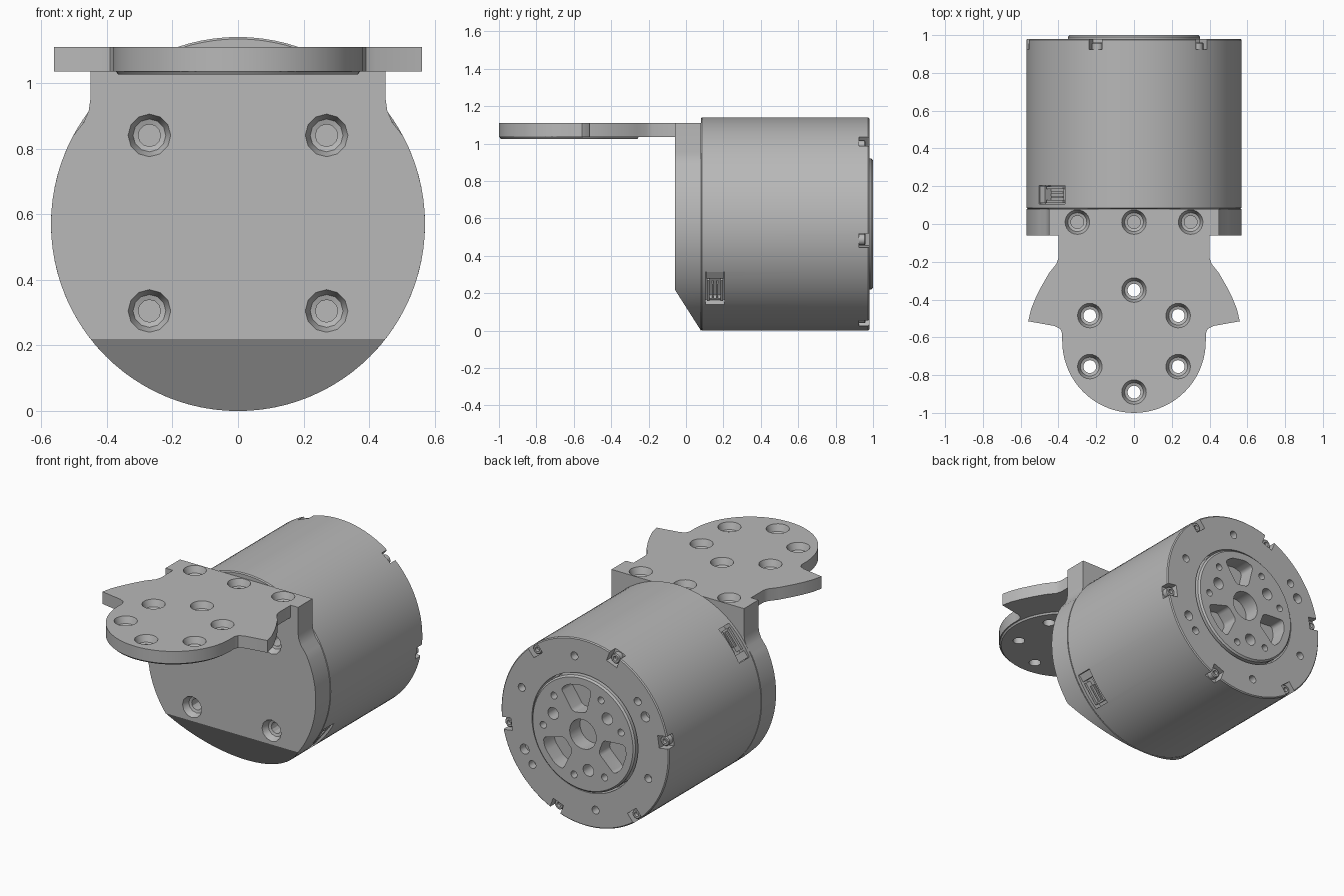
import bpy, bmesh
from math import sin, cos, radians
from mathutils import Matrix, Vector

if "Cube" in bpy.data.objects:
    bpy.data.objects.remove(bpy.data.objects["Cube"])

R = 0.57            # motor radius, also the height of its axis
FRONT, BACK = 0.08, 0.98
T = Matrix.Translation
FACE_BACK = Matrix.Rotation(radians(-90), 4, 'X')
FACE_FRONT = Matrix.Rotation(radians(90), 4, 'X')

grey = bpy.data.materials.new("machined grey")
grey.use_nodes = True
grey.diffuse_color = (0.48, 0.48, 0.48, 1)
grey.node_tree.nodes["Principled BSDF"].inputs["Base Color"].default_value = grey.diffuse_color
parts = []


def polar(angle):
    """Frame on the motor axis: x tangential, y along the axis, z radial."""
    return T((0, 0, R)) @ Matrix.Rotation(radians(angle), 4, 'Y')


def lathe(bm, profile, m, n=24):
    rings = [[bm.verts.new(m @ Vector((r * cos(radians(360 * i / n)), r * sin(radians(360 * i / n)), h)))
              for i in range(n)] for r, h in profile]
    for a, b in zip(rings, rings[1:]):
        for i in range(n):
            j = (i + 1) % n
            bm.faces.new((a[i], a[j], b[j], b[i]))
    bm.faces.new(rings[0][::-1])
    bm.faces.new(rings[-1])


def prism(bm, pts, lo, hi, m=Matrix(), rounding=0):
    low = [bm.verts.new(m @ Vector((x, y, lo))) for x, y in pts]
    top = [bm.verts.new(m @ Vector((x, y, hi))) for x, y in pts]
    n = len(pts)
    for i in range(n):
        j = (i + 1) % n
        bm.faces.new((low[i], low[j], top[j], top[i]))
    bm.faces.new(low[::-1])
    bm.faces.new(top)
    if rounding:
        edges = [bm.edges.get((a, b)) for a, b in zip(low, top)]
        bmesh.ops.bevel(bm, geom=edges, offset=rounding, segments=4, profile=0.5, affect='EDGES')


def box(bm, m, centre, size):
    bmesh.ops.create_cube(bm, size=1, matrix=m @ T(centre) @ Matrix.Diagonal((*size, 1)))


def to_object(name, bm):
    bmesh.ops.recalc_face_normals(bm, faces=bm.faces)
    mesh = bpy.data.meshes.new(name)
    bm.to_mesh(mesh)
    bm.free()
    ob = bpy.data.objects.new(name, mesh)
    bpy.context.collection.objects.link(ob)
    return ob


def part(name, bm, cutter=None):
    """Make a finished part, with an optional cutter carved out of it."""
    ob = to_object(name, bm)
    if cutter:
        tool = to_object(name + "_cutter", cutter)
        tool.hide_render = True
        mod = ob.modifiers.new("cut", 'BOOLEAN')
        mod.operation, mod.solver, mod.object = 'DIFFERENCE', 'EXACT', tool
        bpy.context.view_layer.objects.active = ob
        bpy.ops.object.modifier_apply(modifier=mod.name)
        bpy.data.objects.remove(tool)
    ob.data.materials.clear()
    ob.data.materials.append(grey)
    parts.append(ob)


def countersink(bm, m, depth, n=24):
    lathe(bm, [(0.034, -depth), (0.034, -0.045), (0.05, -0.04), (0.065, 0), (0.065, 0.01)], m, n)


def back_hole(bm, angle, dist, r, depth, y):
    lathe(bm, [(r, -depth), (r, 0.01)], polar(angle) @ T((0, y, dist)) @ FACE_BACK, 20)


# Motor housing with rim notches, bolt holes and two cable sockets
bm, cut = bmesh.new(), bmesh.new()
lathe(bm, [(R - 0.006, FRONT), (R, FRONT + 0.006), (R, BACK - 0.006), (R - 0.006, BACK),
           (0.36, BACK), (0.36, 0.9)], T((0, 0, R)) @ FACE_BACK, 96)
notches = [-21 + 60 * i for i in range(6)]
sockets = (-51, 128)
for a in notches:
    box(cut, polar(a), (0, 0.97, 0.56), (0.075, 0.09, 0.11))
    back_hole(cut, a + 30, 0.46, 0.024, 0.05, BACK)
for a in (117, 297):
    back_hole(cut, a, 0.46, 0.03, 0.05, BACK)
for a in sockets:
    box(cut, polar(a), (0, 0.155, 0.57), (0.22, 0.1, 0.11))
part("motor_housing", bm, cut)

# Screws seated in the rim notches
bm = bmesh.new()
for a in notches:
    m = polar(a) @ T((0, 0.92, 0.535)) @ FACE_BACK
    lathe(bm, [(0.03, 0), (0.03, 0.035), (0.025, 0.04), (0.014, 0.04), (0.014, 0.02)], m, 20)
part("rim_screws", bm)

# Cable connectors inside the sockets
bm = bmesh.new()
for a in sockets:
    m = polar(a)
    box(bm, m, (-0.085, 0.155, 0.53), (0.045, 0.09, 0.05))
    for s in (-1, 1):
        box(bm, m, (0.02, 0.155 + s * 0.036, 0.53), (0.14, 0.014, 0.05))
        box(bm, m, (0.03, 0.155 + s * 0.012, 0.53), (0.1, 0.01, 0.04))
    box(bm, m, (0.085, 0.155, 0.525), (0.012, 0.06, 0.04))
part("cable_connectors", bm)

# Output flange with shaft hole, three pockets and bolt holes
bm, cut = bmesh.new(), bmesh.new()
lathe(bm, [(0.35, 0.85), (0.35, 0.99), (0.34, 1.0)], T((0, 0, R)) @ FACE_BACK, 64)
lathe(cut, [(0.09, 0.88), (0.09, 1.01)], T((0, 0, R)) @ FACE_BACK, 32)
for a in (10, 130, 250):
    wedge = [(-0.045, 0.13), (0.045, 0.13), (0.105, 0.265), (0.05, 0.295), (-0.05, 0.295), (-0.105, 0.265)]
    prism(cut, wedge, -1.01, -0.9, polar(a) @ FACE_FRONT, 0.02)
    back_hole(cut, a + 60, 0.215, 0.036, 0.09, 1.0)
    for s in (-1, 1):
        back_hole(cut, a + 60 + s * 23, 0.27, 0.021, 0.06, 1.0)
part("output_flange", bm, cut)

# Front plate: round body rising to a square neck, slanted at the bottom
bm, cut = bmesh.new(), bmesh.new()
neck = [(0.45, 1.11), (0.45, 0.95), (0.455, 0.915), (0.47, 0.88)]
arc = [(R * sin(radians(a)), R + R * cos(radians(a))) for a in range(62, 299, 4)]
prism(bm, neck + arc + [(-x, z) for x, z in neck[::-1]], -FRONT, 0.06, FACE_FRONT)
res = bmesh.ops.bisect_plane(bm, geom=bm.verts[:] + bm.edges[:] + bm.faces[:],
                             plane_co=(0, FRONT, 0), plane_no=(0, -0.22, -0.14), clear_outer=True)
bmesh.ops.holes_fill(bm, edges=[e for e in bm.edges if e.is_boundary], sides=0)
for x in (-0.27, 0.27):
    for z in (0.305, 0.84):
        countersink(cut, T((x, -0.06, z)) @ FACE_FRONT, 0.11, 12)
for x in (-0.3, 0, 0.3):
    countersink(cut, T((x, 0.01, 1.11)), 0.1)
part("front_plate", bm, cut)

# Horizontal bracket with flared wings and a round nose
side = [(0.4, -0.06), (0.4, -0.18), (0.41, -0.21), (0.45, -0.26), (0.49, -0.33), (0.52, -0.39),
        (0.545, -0.45), (0.56, -0.515), (0.42, -0.54), (0.39, -0.555), (0.38, -0.58)]
nose = [(0.38 * cos(radians(a)), -0.62 - 0.38 * sin(radians(a))) for a in range(0, 181, 5)]
bm = bmesh.new()
prism(bm, side + nose + [(-x, y) for x, y in side[::-1]], 1.035, 1.11)
pad = bmesh.new()
lathe(pad, [(0.365, 1.025), (0.372, 1.035)], T((0, -0.625, 0)), 64)


def bracket_holes():
    cutter = bmesh.new()
    for a in range(30, 390, 60):
        x, y = 0.27 * cos(radians(a)), -0.62 + 0.27 * sin(radians(a))
        countersink(cutter, T((x, y, 1.11)), 0.12)
    return cutter


part("bracket", bm, bracket_holes())
part("bracket_pad", pad, bracket_holes())

# Smooth shading with crisp edges
for ob in bpy.context.view_layer.objects:
    ob.select_set(ob in parts)
bpy.context.view_layer.objects.active = parts[0]
bpy.ops.object.shade_smooth_by_angle(angle=radians(30))
